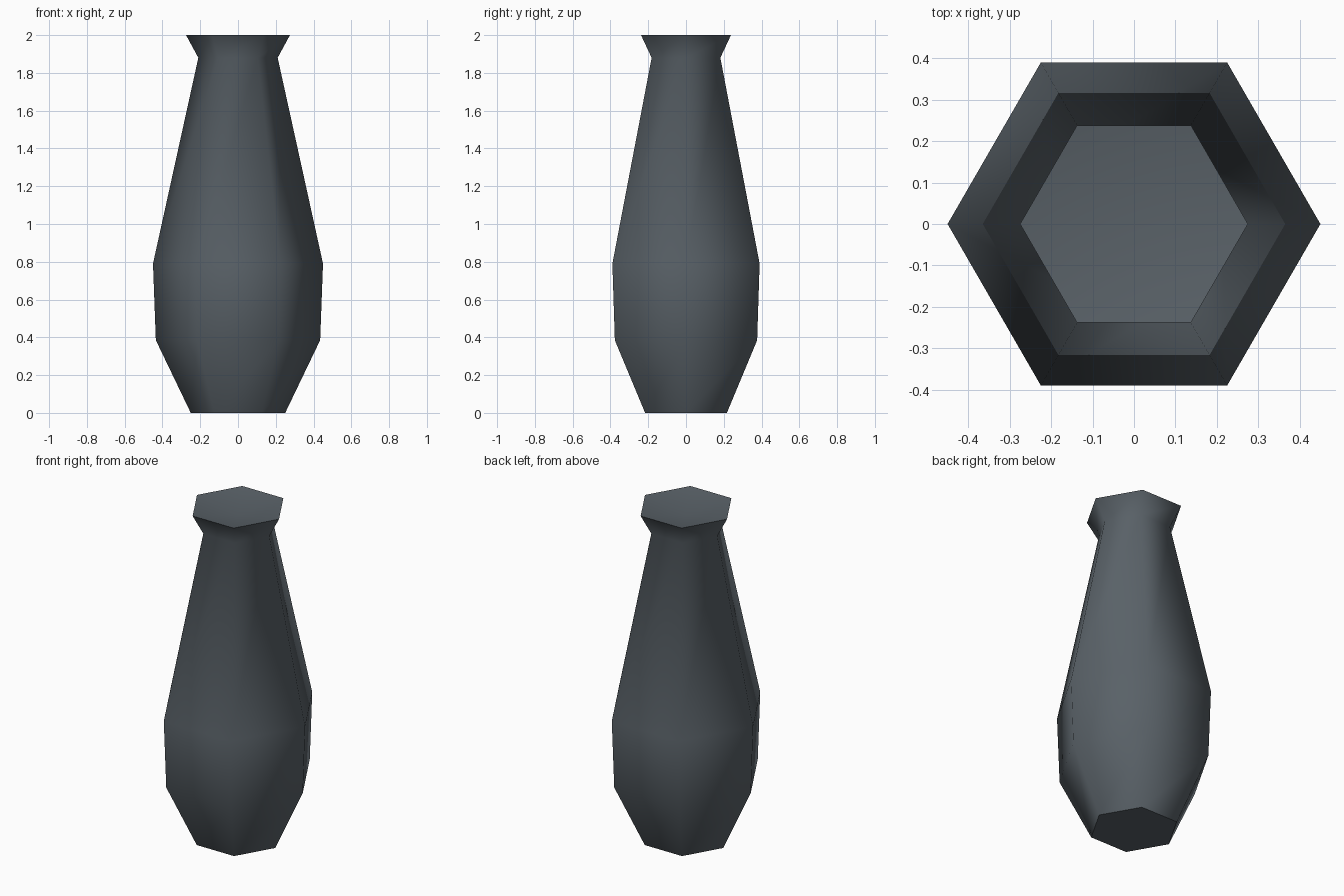
import bpy, bmesh
from math import cos, sin, tau

cube = bpy.data.objects.get("Cube")
if cube:
    bpy.data.objects.remove(cube, do_unlink=True)

SIDES = 6
# (radius, height) from foot to lip
PROFILE = [(0.25, 0), (0.435, 0.385), (0.45, 0.79), (0.21, 1.88), (0.275, 2)]
MOUTH_DEPTH = 0.05

slate = bpy.data.materials.new("dark slate")
colour = (0.1, 0.12, 0.137, 1)
slate.use_nodes = True
slate.diffuse_color = colour
bsdf = slate.node_tree.nodes["Principled BSDF"]
bsdf.inputs["Base Color"].default_value = colour

bm = bmesh.new()


def ring(radius, z):
    return [bm.verts.new((radius * cos(tau * i / SIDES), radius * sin(tau * i / SIDES), z))
            for i in range(SIDES)]


rings = [ring(r, z) for r, z in PROFILE]

# Six-sided wall
for low, high in zip(rings, rings[1:]):
    for i in range(SIDES):
        j = (i + 1) % SIDES
        bm.faces.new((low[i], low[j], high[j], high[i]))

# Flat foot
foot = bm.faces.new(list(reversed(rings[0])))

# Shallow dished mouth
lip = rings[-1]
centre = bm.verts.new((0, 0, PROFILE[-1][1] - MOUTH_DEPTH))
for i in range(SIDES):
    bm.faces.new((lip[i], lip[(i + 1) % SIDES], centre))

# Soft wall and mouth, crisp foot and lip edges
for face in bm.faces:
    face.smooth = True
foot.smooth = False
for loop in (rings[0], lip):
    for edge in bm.edges:
        if all(v in loop for v in edge.verts):
            edge.smooth = False

mesh = bpy.data.meshes.new("vase")
bm.to_mesh(mesh)
bm.free()
mesh.materials.append(slate)
vase = bpy.data.objects.new("vase", mesh)
bpy.context.collection.objects.link(vase)
